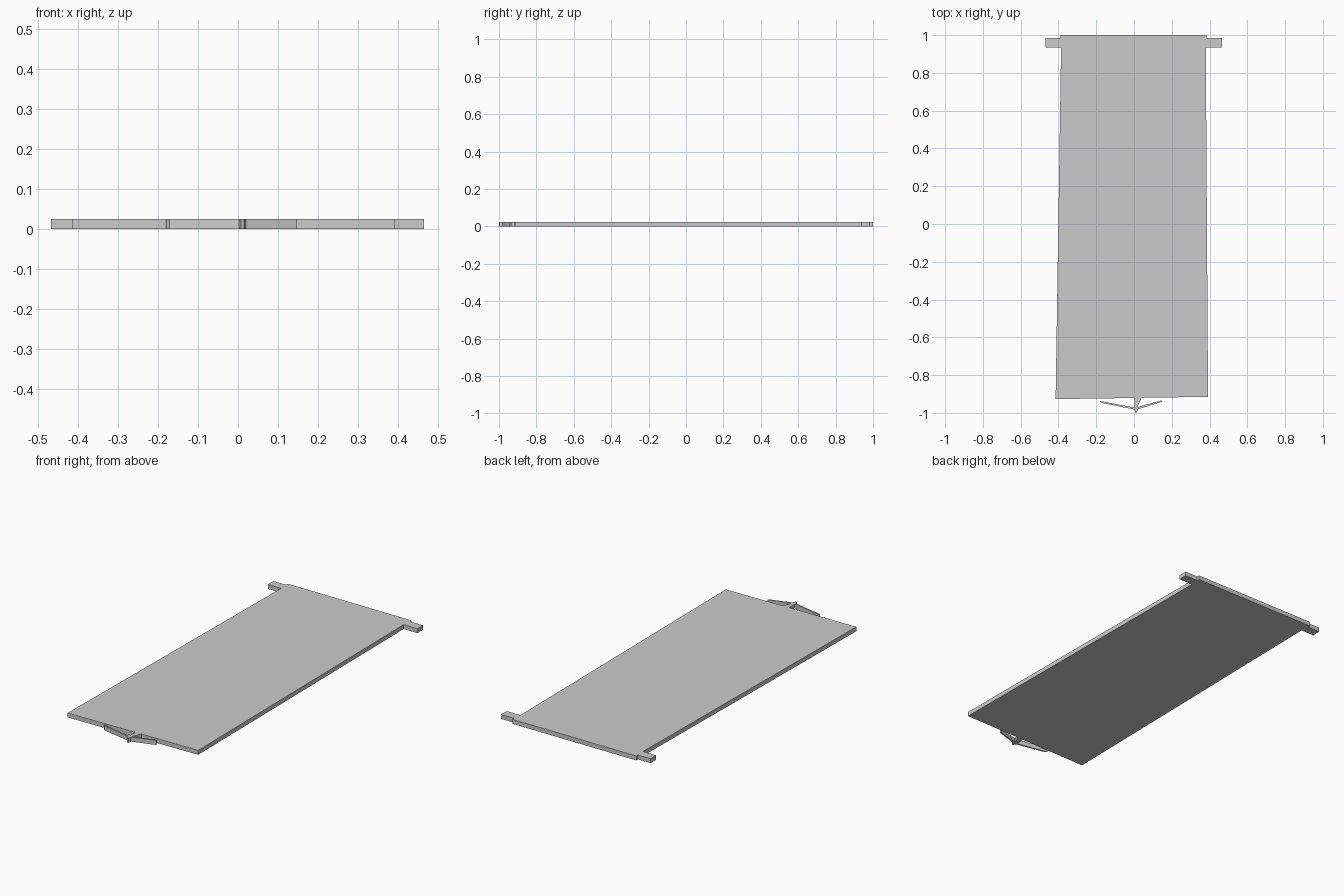
import bpy, bmesh

if "Cube" in bpy.data.objects:
    bpy.data.objects.remove(bpy.data.objects["Cube"])

THICK = 0.025


def slab(name, outline):
    """Extrude a flat outline upward from z = 0."""
    bm = bmesh.new()
    face = bm.faces.new([bm.verts.new((x, y, 0)) for x, y in outline])
    geo = bmesh.ops.extrude_face_region(bm, geom=[face], use_keep_orig=True)
    top = [v for v in geo["geom"] if isinstance(v, bmesh.types.BMVert)]
    bmesh.ops.translate(bm, verts=top, vec=(0, 0, THICK))
    bmesh.ops.recalc_face_normals(bm, faces=bm.faces)
    mesh = bpy.data.meshes.new(name)
    bm.to_mesh(mesh)
    bm.free()
    obj = bpy.data.objects.new(name, mesh)
    bpy.context.collection.objects.link(obj)
    return obj


# Top edge with the two hinge tabs
right_tab = [(0.385, 1.0), (0.385, 0.985), (0.466, 0.985), (0.466, 0.935), (0.38, 0.935)]
left_tab = [(-0.386, 0.935), (-0.468, 0.935), (-0.468, 0.985), (-0.39, 0.985), (-0.39, 1.0)]

# Bottom edge with the small arrow-shaped latch
bottom_right = [(0.392, -0.915), (0.04, -0.92)]
latch = [(0.018, -0.969), (0.145, -0.934), (0.148, -0.941), (0.02, -0.981),
         (0.015, -0.997), (0.008, -1.0), (0.002, -0.982),
         (-0.172, -0.947), (-0.18, -0.937), (0.002, -0.972)]
bottom_left = [(0.002, -0.921), (-0.415, -0.927)]

slab("flap_panel", right_tab + bottom_right + latch + bottom_left + left_tab)
